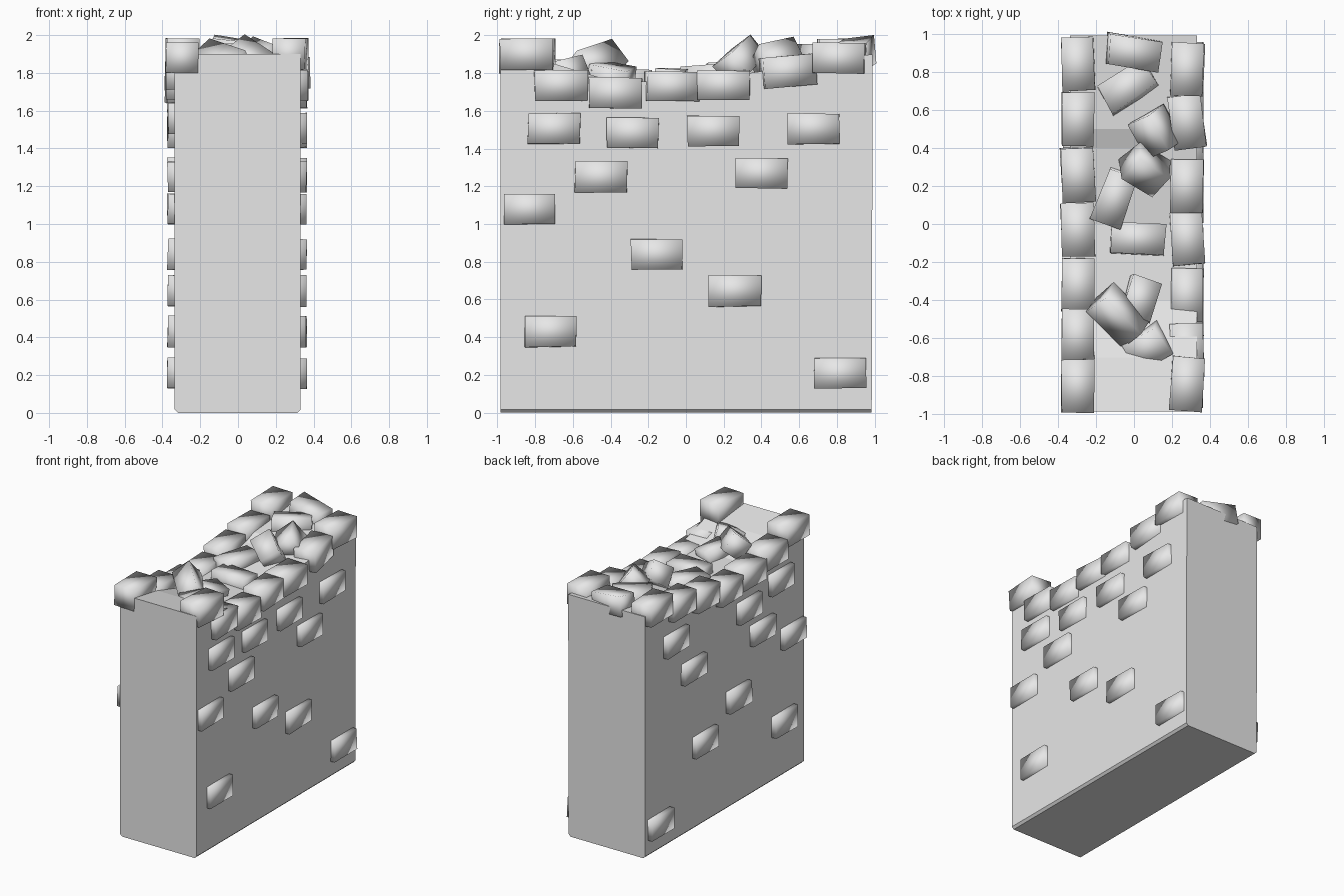
import bpy, bmesh, random
from math import radians
from mathutils import Matrix, Euler, Vector

random.seed(4)
cube = bpy.data.objects.get("Cube")
if cube:
    bpy.data.objects.remove(cube)

stone = bpy.data.materials.new("light_grey_stone")
stone.use_nodes = True
GREY = (0.8, 0.8, 0.8, 1)
stone.diffuse_color = GREY
stone.node_tree.nodes["Principled BSDF"].inputs["Base Color"].default_value = GREY


def finish(bm, name, smooth):
    bmesh.ops.recalc_face_normals(bm, faces=bm.faces)
    for f in bm.faces:
        f.smooth = smooth
    mesh = bpy.data.meshes.new(name)
    bm.to_mesh(mesh)
    bm.free()
    mesh.materials.append(stone)
    obj = bpy.data.objects.new(name, mesh)
    bpy.context.collection.objects.link(obj)
    return obj


def brick(name, pos, size=(0.17, 0.28, 0.16), rot=(0, 0, 0), wobble=0.004):
    """Soft shaded block with slightly uneven corners; rot is in degrees."""
    bm = bmesh.new()
    bmesh.ops.create_cube(bm, size=1)
    turn = Euler([radians(a) for a in rot]).to_matrix().to_4x4()
    place = Matrix.Translation(pos) @ turn @ Matrix.Diagonal((*size, 1))
    bmesh.ops.transform(bm, matrix=place, verts=bm.verts)
    for v in bm.verts:
        v.co += Vector([random.uniform(-wobble, wobble) for _ in range(3)])
    return finish(bm, name, True)


# Wall body: side outline with a worn, sagging top, extruded across x
outline = [(-0.985, 0), (0.985, 0), (0.99, 1.9), (0.5, 1.85), (0.4, 1.81),
           (0, 1.75), (-0.4, 1.76), (-0.7, 1.85), (-0.985, 1.9)]
bm = bmesh.new()
face = bm.faces.new([bm.verts.new((-0.335, y, z)) for y, z in outline])
side = bmesh.ops.extrude_face_region(bm, geom=[face])
moved = [g for g in side["geom"] if isinstance(g, bmesh.types.BMVert)]
bmesh.ops.translate(bm, verts=moved, vec=(0.665, 0, 0))
foot = [e for e in bm.edges if all(v.co.z < 0.01 for v in e.verts)
        and abs(e.verts[0].co.x - e.verts[1].co.x) < 0.01]
bmesh.ops.bevel(bm, geom=foot, offset=0.017, segments=1, affect="EDGES")
finish(bm, "wall_body", False)

# Bricks set into both long sides: (y, z)
shared = [(-0.45, 1.25), (0.4, 1.27), (-0.83, 1.08), (-0.155, 0.84),
          (0.26, 0.645), (-0.72, 0.43), (0.815, 0.21)]
left_only = [(-0.7, 1.505), (-0.285, 1.485), (0.145, 1.495), (0.675, 1.505)]
right_only = [(-0.68, 1.56), (-0.285, 1.485), (0.62, 1.57)]
for label, x, spots in (("left", 0.28, shared + left_only),
                        ("right", -0.29, shared + right_only)):
    for i, (y, z) in enumerate(spots):
        brick(f"{label}_side_brick_{i}", (x, y, z), (0.165, 0.275, 0.162))

# Rows along the two top edges: (y, z, pitch, yaw)
left_row = [(-0.84, 1.9, 0, -4), (-0.665, 1.735, 0, 2), (-0.375, 1.695, -1, 0),
            (-0.075, 1.73, 0, 4), (0.2, 1.735, 0, -1), (0.54, 1.81, 5, 8),
            (0.81, 1.88, 0, -2)]
right_row = [(-0.85, 1.88, 0, 0), (-0.585, 1.79, 0, 0), (-0.32, 1.74, 0, 0),
             (-0.03, 1.72, 0, 2), (0.26, 1.78, 3, 3), (0.55, 1.83, 0, -1),
             (0.84, 1.9, 0, 2)]
for label, x, row in (("left", 0.28, left_row), ("right", -0.295, right_row)):
    for i, (y, z, pitch, yaw) in enumerate(row):
        brick(f"{label}_top_brick_{i}", (x, y, z), rot=(pitch, 0, yaw))

# Loose rubble on the worn top: position and rotation
rubble = [((0, 0.9, 1.9), (4, 7, -8)), ((-0.03, 0.72, 1.87), (-8, 0, 33)),
          ((0.11, 0.48, 1.865), (38, 8, -60)), ((0.06, 0.29, 1.86), (35, 25, -30)),
          ((-0.1, 0.14, 1.77), (0, -6, 70)), ((0.02, -0.08, 1.75), (-6, 0, -3)),
          ((-0.08, -0.48, 1.85), (38, 12, -45)), ((0.03, -0.4, 1.77), (8, 10, 75)),
          ((0.07, -0.64, 1.79), (12, -12, 30))]
for i, (pos, rot) in enumerate(rubble):
    length = 0.21 if i in (2, 3, 7, 8) else 0.28
    brick(f"rubble_brick_{i}", pos, (length, 0.16, 0.15), rot, 0.008)
